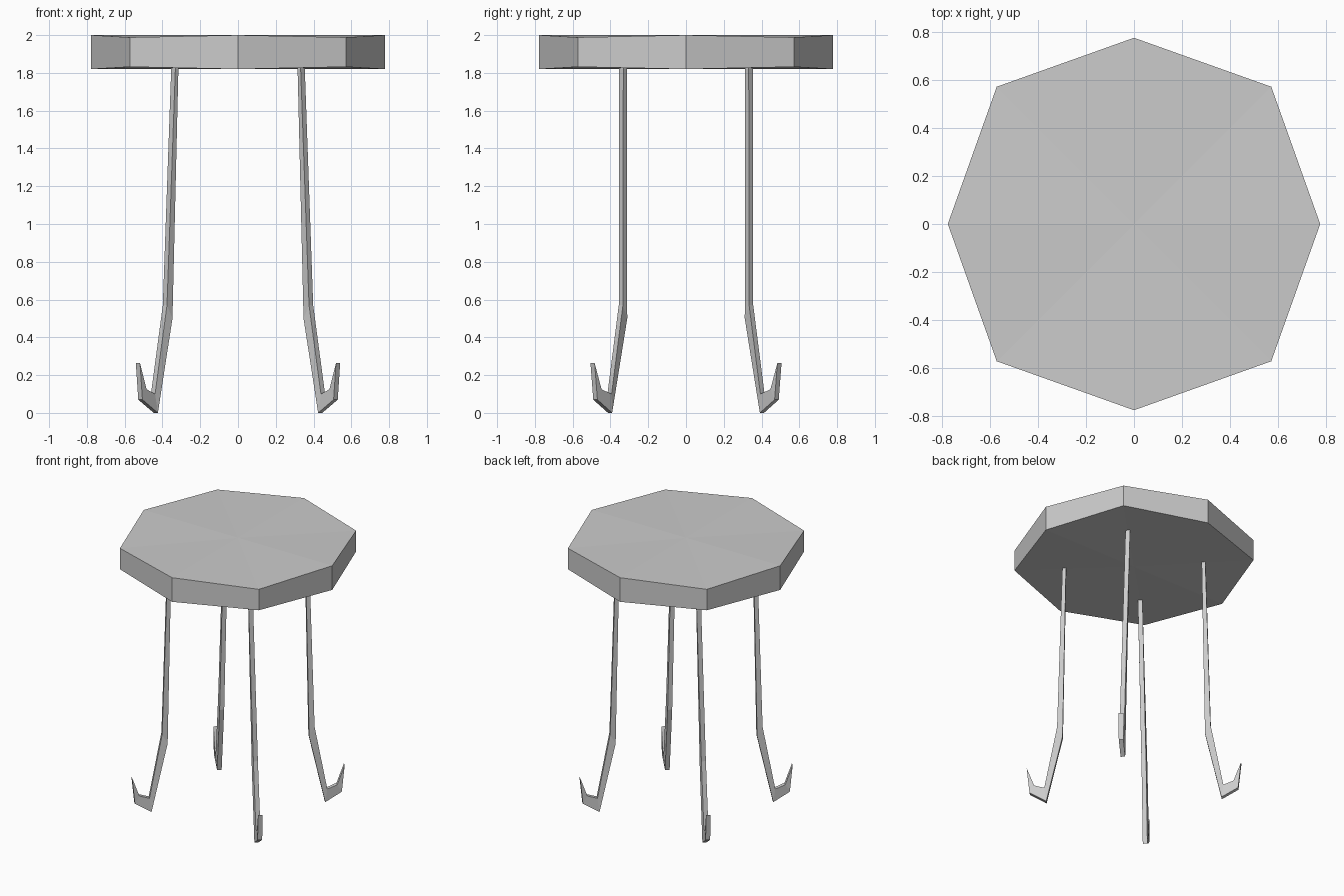
import bpy, bmesh, math

if "Cube" in bpy.data.objects:
    bpy.data.objects.remove(bpy.data.objects["Cube"])

def make_object(name, bm):
    bmesh.ops.recalc_face_normals(bm, faces=bm.faces[:])
    mesh = bpy.data.meshes.new(name)
    bm.to_mesh(mesh)
    bm.free()
    obj = bpy.data.objects.new(name, mesh)
    bpy.context.collection.objects.link(obj)
    return obj

# Octagonal seat: corners on the diagonals are slightly thinner
bm = bmesh.new()
top, bottom = [], []
for i in range(8):
    r, dip = (0.81, 0.012) if i % 2 else (0.777, 0.0)
    a = i * math.pi / 4
    x, y = r * math.cos(a), r * math.sin(a)
    top.append(bm.verts.new((x, y, 2.0 - dip)))
    bottom.append(bm.verts.new((x, y, 1.82 + dip)))
top_mid = bm.verts.new((0, 0, 2.0))
bottom_mid = bm.verts.new((0, 0, 1.82))
for i in range(8):
    j = (i + 1) % 8
    bm.faces.new((bottom[i], bottom[j], top[j], top[i]))
    bm.faces.new((top[i], top[j], top_mid))
    bm.faces.new((bottom[j], bottom[i], bottom_mid))
make_object("seat", bm)

# Leg profile, lying in a vertical plane close to the diagonal
LEG = [
    (0.342, 0.343, 1.84),   # top outside
    (0.387, 0.345, 0.57),   # knee outside
    (0.450, 0.405, 0.10),   # ankle
    (0.495, 0.458, 0.125),  # inside of toe
    (0.530, 0.495, 0.265),  # toe tip
    (0.517, 0.480, 0.07),   # outside of toe
    (0.435, 0.402, 0.0),    # sole
    (0.358, 0.322, 0.50),   # knee inside
    (0.326, 0.324, 1.84),   # top inside
]

def leg(name, sx, sy):
    bm = bmesh.new()
    d = 0.011
    sides = [[bm.verts.new((sx * (x + k * d), sy * (y - k * d), z))
              for x, y, z in LEG] for k in (-1, 1)]
    n = len(LEG)
    a, b = sides
    for i in range(n):
        j = (i + 1) % n
        bm.faces.new((a[i], a[j], b[j], b[i]))
    # Flat sides split into shin, thigh and upturned foot
    for s in sides:
        for part in ((0, 1, 7, 8), (1, 2, 6, 7), (2, 3, 5, 6), (3, 4, 5)):
            bm.faces.new([s[i] for i in part])
    make_object(name, bm)

for fb, sy in (("front", -1), ("back", 1)):
    for lr, sx in (("left", -1), ("right", 1)):
        leg(f"{fb}_{lr}_leg", sx, sy)
